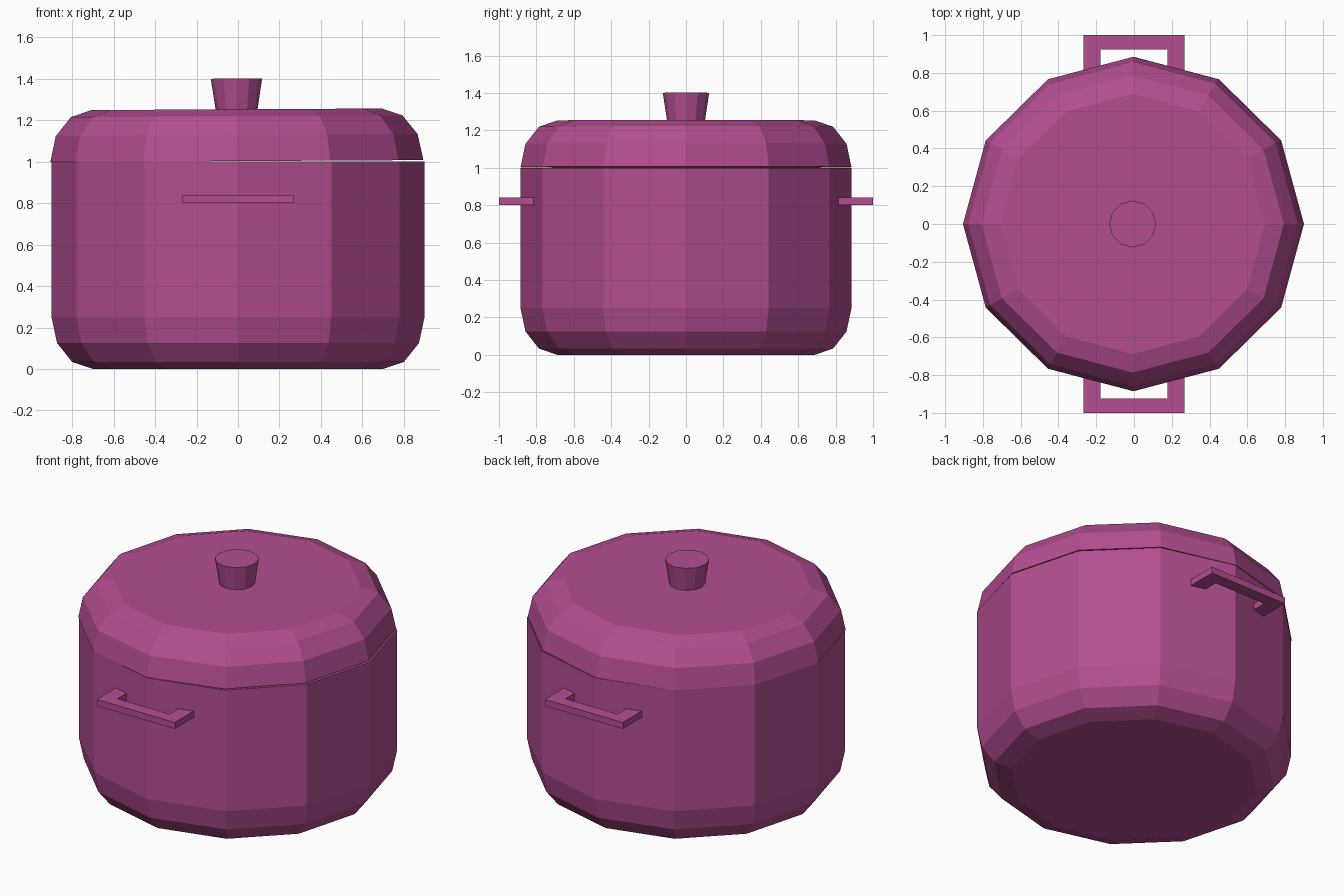
import bpy, bmesh
from math import sin, cos, pi, radians

if "Cube" in bpy.data.objects:
    bpy.data.objects.remove(bpy.data.objects["Cube"])

SIDES = 12
SQUASH = 0.983  # the pot is slightly narrower in y

mat = bpy.data.materials.new("magenta_enamel")
mat.diffuse_color = (0.45, 0.075, 0.28, 1)
mat.use_nodes = True
mat.node_tree.nodes["Principled BSDF"].inputs["Base Color"].default_value = mat.diffuse_color


def finish(name, bm):
    bmesh.ops.recalc_face_normals(bm, faces=bm.faces)
    mesh = bpy.data.meshes.new(name)
    bm.to_mesh(mesh)
    bm.free()
    mesh.materials.append(mat)
    obj = bpy.data.objects.new(name, mesh)
    bpy.context.collection.objects.link(obj)
    return obj


def lathe(name, profile, squash=1.0):
    """Revolve (radius, z) points and cap both ends."""
    bm = bmesh.new()
    rings = [[bm.verts.new((r * cos(2 * pi * i / SIDES),
                            r * squash * sin(2 * pi * i / SIDES), z))
              for i in range(SIDES)] for r, z in profile]
    for a, b in zip(rings, rings[1:]):
        for i in range(SIDES):
            j = (i + 1) % SIDES
            bm.faces.new((a[i], a[j], b[j], b[i]))
    bm.faces.new(rings[0])
    bm.faces.new(rings[-1])
    return finish(name, bm)


# rounded corner shared by pot bottom and lid shoulder
corner = [(0.7 + 0.2 * cos(radians(a)), 0.25 * sin(radians(a))) for a in (0, 30, 60, 90)]

# pot body, hollow under the lid
outer = [(r, 0.25 - h) for r, h in reversed(corner)] + [(0.9, 1.0)]
inner = [(0.84, 1.0), (0.84, 0.25), (0.7, 0.06)]
lathe("pot_body", outer + inner, SQUASH)

# lid and knob, sitting very slightly tilted
lid = lathe("lid", [(r, 1.0 + h) for r, h in corner], SQUASH)
knob = lathe("lid_knob", [(0.10, 1.24), (0.124, 1.398)])
for part in (lid, knob):
    part.location.z = 0.003
    part.rotation_euler.y = -0.0055

# U-shaped side handles, ends sunk into the pot wall
u_shape = [(-0.267, 0.8), (-0.267, 1.0), (0.267, 1.0), (0.267, 0.8),
           (0.178, 0.8), (0.178, 0.925), (-0.178, 0.925), (-0.178, 0.8)]
for name, side in (("front_handle", -1), ("back_handle", 1)):
    bm = bmesh.new()
    face = bm.faces.new([bm.verts.new((x, y * side, 0.80)) for x, y in u_shape])
    ext = bmesh.ops.extrude_face_region(bm, geom=[face], use_keep_orig=True)
    top = [v for v in ext["geom"] if isinstance(v, bmesh.types.BMVert)]
    bmesh.ops.translate(bm, verts=top, vec=(0, 0, 0.04))
    finish(name, bm)
